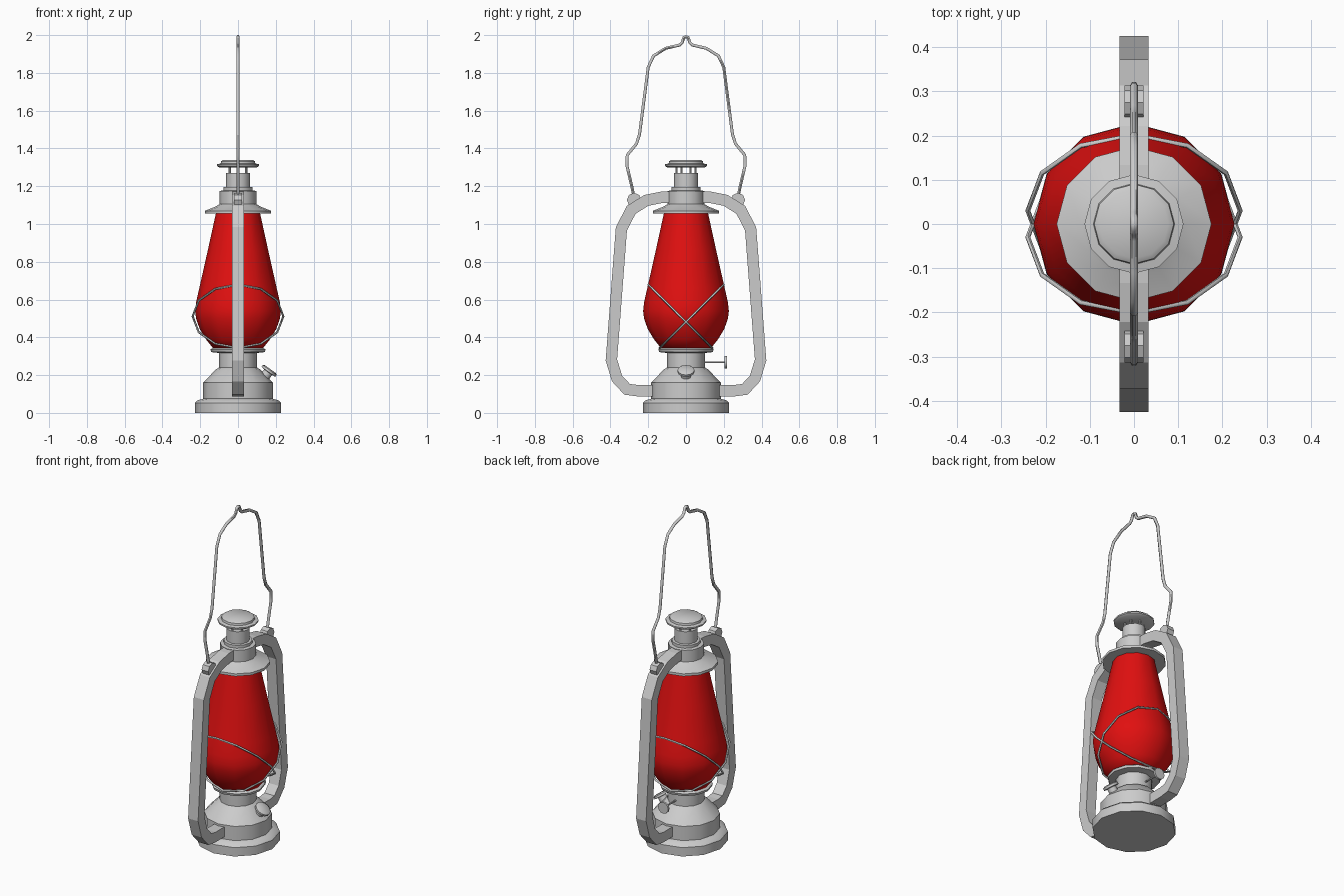
import bpy, math
from math import sin, cos, pi, radians
from mathutils import Vector

if "Cube" in bpy.data.objects:
    bpy.data.objects.remove(bpy.data.objects["Cube"])

SIDES = 12


def finish(name, verts, faces, smooth=35, mat=None):
    """Make an object with clean normals and sharp-edge-aware smoothing."""
    me = bpy.data.meshes.new(name)
    me.from_pydata([tuple(v) for v in verts], [], faces)
    ob = bpy.data.objects.new(name, me)
    bpy.context.collection.objects.link(ob)
    bpy.ops.object.select_all(action='DESELECT')
    ob.select_set(True)
    bpy.context.view_layer.objects.active = ob
    bpy.ops.object.mode_set(mode='EDIT')
    bpy.ops.mesh.select_all(action='SELECT')
    bpy.ops.mesh.normals_make_consistent(inside=False)
    bpy.ops.object.mode_set(mode='OBJECT')
    if smooth:
        bpy.ops.object.shade_smooth_by_angle(angle=radians(smooth))
    if mat:
        me.materials.append(mat)
    return ob


def skin(rings, closed):
    """Faces joining equal-sized vertex rings, capped unless closed."""
    n, m = len(rings[0]), len(rings)
    faces = []
    for i in range(m if closed else m - 1):
        a, b = i * n, (i + 1) % m * n
        faces += [(a + j, a + (j + 1) % n, b + (j + 1) % n, b + j) for j in range(n)]
    if not closed:
        faces += [tuple(range(n))[::-1], tuple(range((m - 1) * n, m * n))]
    return [v for r in rings for v in r], faces


def lathe(name, profile, sides=SIDES, origin=(0, 0, 0), axis=(0, 0, 1), smooth=35, mat=None):
    """Turn (radius, height) points around an axis."""
    rot = Vector((0, 0, 1)).rotation_difference(Vector(axis))
    rings = [[Vector(origin) + rot @ Vector((r * cos(2 * pi * k / sides), r * sin(2 * pi * k / sides), z))
              for k in range(sides)] for r, z in profile]
    return finish(name, *skin(rings, False), smooth, mat)


def sweep(name, path, section, closed=False, up=(1, 0, 0), smooth=35):
    """Sweep a (sideways, in-plane) section along a flat path with mitred corners."""
    pts, up, n = [Vector(p) for p in path], Vector(up).normalized(), len(path)
    rings = []
    for i, p in enumerate(pts):
        a = (p - pts[i - 1]).normalized() if closed or i else None
        b = (pts[(i + 1) % n] - p).normalized() if closed or i < n - 1 else None
        a, b = a or b, b or a
        t = (a + b).normalized()
        side = up.cross(t) / max(t.dot(a), 0.5)
        rings.append([p + up * u + side * v for u, v in section])
    return finish(name, *skin(rings, closed), smooth)


def circle(r, n):
    return [(r * cos(2 * pi * k / n), r * sin(2 * pi * k / n)) for k in range(n)]


red = bpy.data.materials.new("red_glass")
red.diffuse_color = (0.75, 0.005, 0.005, 1)
red.use_nodes = True
red.node_tree.nodes["Principled BSDF"].inputs["Base Color"].default_value = red.diffuse_color

# Fuel tank, burner collar and globe seat
lathe("fuel_tank", [(.228, 0), (.228, .053), (.215, .066), (.185, .075), (.185, .16),
                    (.115, .232), (.1, .24), (.1, .317), (.142, .322), (.146, .336), (.13, .346)])

# Red glass globe
lathe("glass_globe", [(.13, .34), (.17, .39), (.203, .445), (.222, .5), (.227, .54), (.221, .59),
                      (.205, .66), (.16, .86), (.115, 1.065)], smooth=60, mat=red)

# Hood over the globe and chimney
lathe("hood", [(.115, 1.055), (.175, 1.055), (.175, 1.07), (.12, 1.092), (.098, 1.105), (.098, 1.175),
               (.078, 1.178), (.078, 1.195), (.064, 1.197), (.064, 1.27)])
lathe("chimney_cap", [(.1, 1.3), (.112, 1.308), (.112, 1.316), (.092, 1.32), (.09, 1.332), (.078, 1.34)])
for k in range(6):
    a = pi / 6 + k * pi / 3
    lathe(f"chimney_post_{k + 1}", [(.006, 1.26), (.006, 1.305)], 6, (.05 * cos(a), .05 * sin(a), 0))

# Side frame tubes with bail ears, mirrored front and back
frame = [(.08, 1.143), (.13, 1.141), (.21, 1.125), (.29, 1.075), (.342, .975), (.395, .28),
         (.365, .182), (.312, .125), (.26, .118), (.15, .118)]
box = [(-.033, -.03), (.033, -.03), (.033, .03), (-.033, .03)]
for s, label in ((-1, "front"), (1, "back")):
    sweep(f"{label}_frame", [(0, s * y, z) for y, z in frame], box, smooth=None)
    lathe(f"{label}_bail_ear", [(.038, -.022), (.038, .022)], 8, (0, s * .275, 1.127), (1, 0, 0))

# Carrying handle
half = [(.275, 1.14), (.287, 1.2), (.313, 1.31), (.311, 1.365), (.262, 1.425), (.246, 1.475),
        (.2, 1.83), (.172, 1.89), (.108, 1.93), (.035, 1.947), (.021, 1.96), (.011, 1.987)]
bail = [(0, -y, z) for y, z in half] + [(0, 0, 1.991)] + [(0, y, z) for y, z in reversed(half)]
sweep("carrying_handle", bail, circle(.009, 6), smooth=60)

# Crossed guard wires around the globe
for s, label in ((-1, "front"), (1, "back")):
    ring = [(.24 * cos(k * pi / 6), s * (.03 + .17 * sin(k * pi / 6)), .511 + .168 * sin(k * pi / 6))
            for k in range(12)]
    sweep(f"{label}_guard_wire", ring, circle(.0055, 6), True, (0, -s * .168, .17), 60)

# Wick adjuster at the back
lathe("wick_shaft", [(.005, .08), (.005, .215)], 6, (0, 0, .268), (0, 1, 0))
lathe("wick_knob", [(.034, .205), (.034, .217)], 12, (0, 0, .268), (0, 1, 0))

# Tilted filler cap on the right shoulder
lathe("filler_cap", [(.026, -.06), (.026, -.008), (.045, -.006), (.045, .006), (.036, .012)], 12,
      (.164, 0, .222), (.58, 0, .81))
